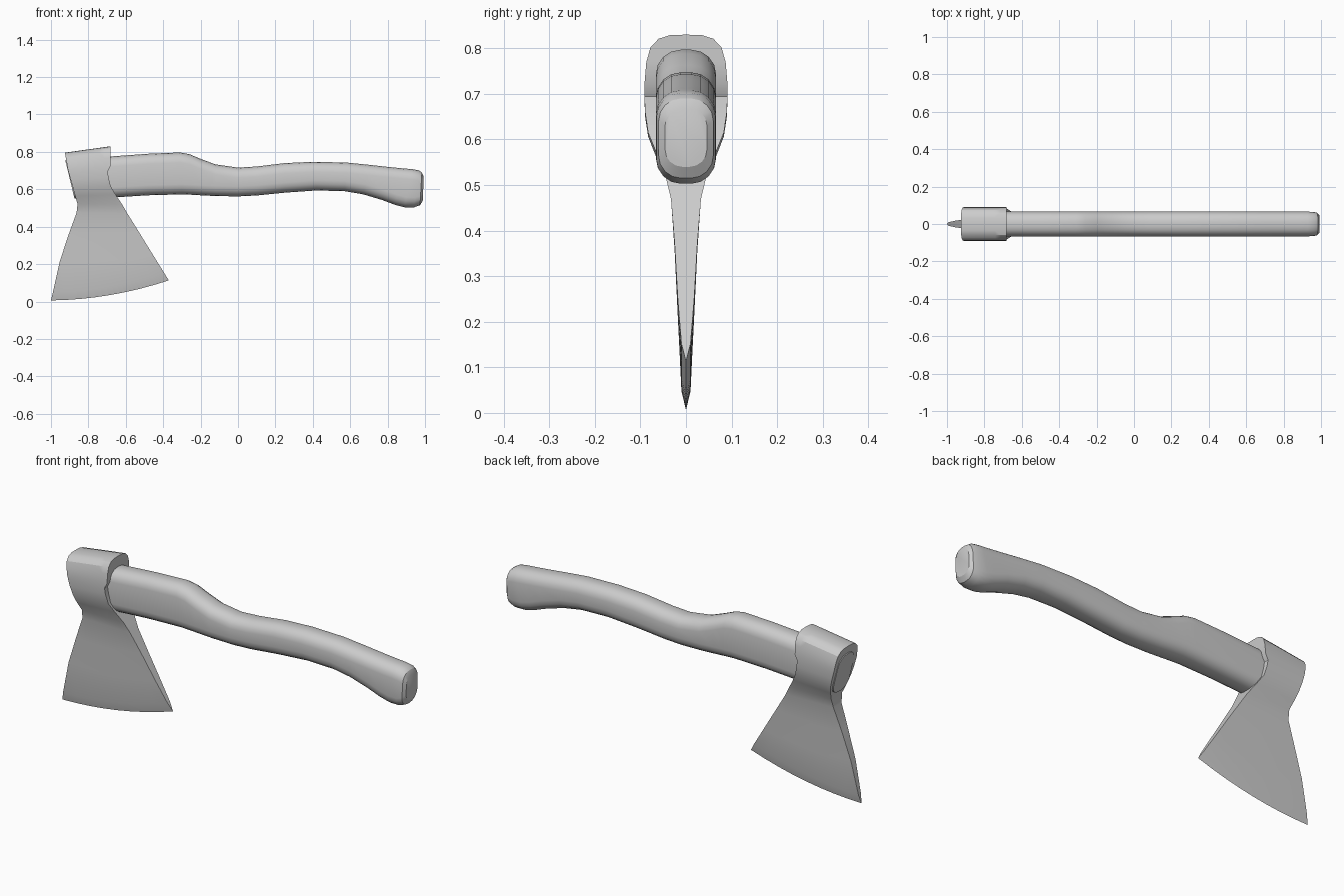
import bpy, bmesh
from math import sin, cos, pi, radians

if "Cube" in bpy.data.objects:
    bpy.data.objects.remove(bpy.data.objects["Cube"])


def finish(bm, name):
    bmesh.ops.remove_doubles(bm, verts=bm.verts, dist=0.0005)
    bmesh.ops.recalc_face_normals(bm, faces=bm.faces)
    mesh = bpy.data.meshes.new(name)
    bm.to_mesh(mesh)
    bm.free()
    ob = bpy.data.objects.new(name, mesh)
    bpy.context.collection.objects.link(ob)
    bpy.ops.object.select_all(action='DESELECT')
    ob.select_set(True)
    bpy.context.view_layer.objects.active = ob
    bpy.ops.object.shade_smooth_by_angle(angle=radians(28))
    return ob


def loft(bm, rings):
    loops = [[bm.verts.new(p) for p in ring] for ring in rings]
    n = len(loops[0])
    for a, b in zip(loops, loops[1:]):
        for i in range(n):
            j = (i + 1) % n
            bm.faces.new((a[i], a[j], b[j], b[i]))
    return loops


# handle: rounded-rectangle sections (x top, z top, x bottom, z bottom, half width)
SECTIONS = [
    (-.924, .757, -.874, .550, .065), (-.69, .775, -.66, .557, .066),
    (-.48, .790, -.48, .568, .066), (-.31, .797, -.30, .573, .066),
    (-.26, .788, -.25, .571, .066), (-.20, .763, -.20, .568, .066),
    (-.12, .733, -.12, .564, .066), (0, .716, 0, .562, .066),
    (.10, .722, .10, .567, .066), (.25, .740, .25, .582, .066),
    (.40, .747, .42, .594, .066), (.58, .743, .57, .590, .066),
    (.70, .731, .67, .573, .066), (.80, .720, .77, .543, .066),
    (.88, .712, .84, .517, .066), (.93, .708, .89, .504, .066),
    (.965, .702, .94, .503, .065), (.983, .690, .973, .515, .060),
    (.993, .668, .988, .540, .046),
]


def handle_ring(xt, zt, xb, zb, w, seg=4):
    h, zc = (zt - zb) / 2, (zt + zb) / 2
    r = .82 * w
    ring = []
    for q, (sy, sz) in enumerate(((1, 1), (-1, 1), (-1, -1), (1, -1))):
        for k in range(seg + 1):
            a = (q + k / seg) * pi / 2
            y = sy * (w - r) + r * cos(a)
            v = sz * (h - r) + r * sin(a)
            t = (v / h + 1) / 2
            ring.append((xb + (xt - xb) * t, y, zc + v))
    return ring


bm = bmesh.new()
loops = loft(bm, [handle_ring(*s) for s in SECTIONS])
bm.faces.new(loops[0])
bm.faces.new(loops[-1])
finish(bm, "handle")

# axe head: levels from poll to cutting edge (x left, z left, x right, z right, half width, bow)
LEVELS = [
    (-.925, .796, -.682, .830, .000, 0), (-.925, .795, -.682, .829, .035, 0),
    (-.924, .787, -.682, .821, .060, 0), (-.921, .770, -.682, .802, .078, 0),
    (-.916, .742, -.682, .770, .087, 0), (-.910, .708, -.683, .722, .091, 0),
    (-.905, .688, -.697, .694, .091, 0), (-.895, .652, -.692, .662, .090, 0),
    (-.882, .606, -.680, .615, .083, 0), (-.870, .563, -.655, .573, .066, 0),
    (-.858, .522, -.620, .520, .045, 0), (-.863, .475, -.591, .470, .033, 0),
    (-.905, .360, -.530, .372, .025, .008), (-.953, .215, -.455, .250, .018, .016),
    (-.990, .048, -.394, .152, .010, .024), (-1.0, .006, -.370, .113, .000, .025),
]
N = 8


def head_row(xl, zl, xr, zr, w, bow, side):
    row = []
    for i in range(N + 1):
        u = i / N
        z = zl + (zr - zl) * u - bow * 4 * u * (1 - u)
        row.append((xl + (xr - xl) * u, side * w, z))
    return row


bm = bmesh.new()
sides = [[[bm.verts.new(p) for p in head_row(*lv, s)] for lv in LEVELS] for s in (1, -1)]
for rows in sides:
    for a, b in zip(rows, rows[1:]):
        for i in range(N):
            bm.faces.new((a[i], a[i + 1], b[i + 1], b[i]))
# front and rear walls joining both cheeks
for k in (0, N):
    for j in range(len(LEVELS) - 1):
        p, m = sides
        bm.faces.new((p[j][k], p[j + 1][k], m[j + 1][k], m[j][k]))
finish(bm, "axe_head")
